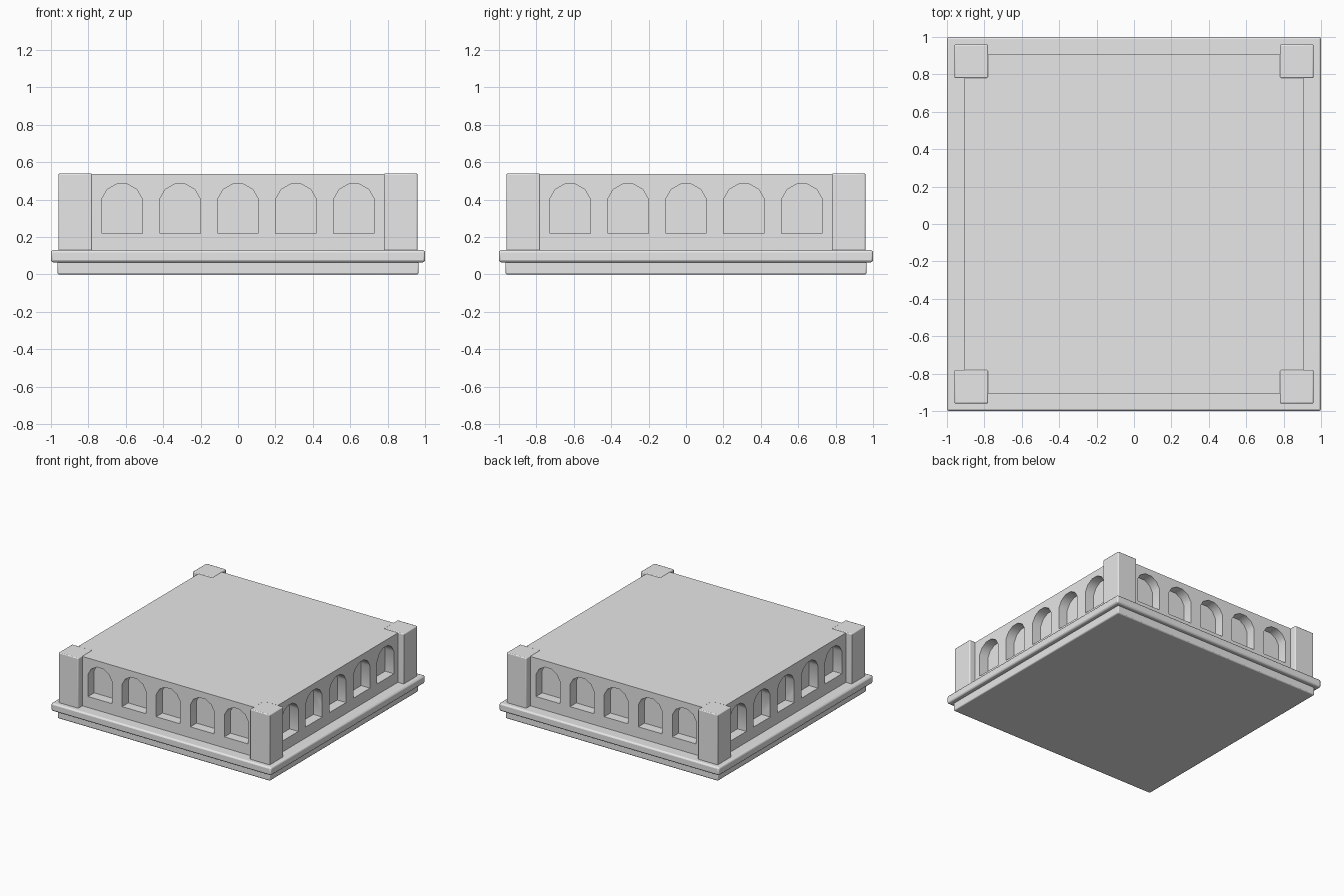
import bpy, bmesh, math
from mathutils import Matrix, Vector

cube = bpy.data.objects.get("Cube")
if cube:
    bpy.data.objects.remove(cube, do_unlink=True)

# One plain stone colour
stone = bpy.data.materials.new("light_grey_stone")
stone.use_nodes = True
stone.diffuse_color = (0.8, 0.8, 0.8, 1)
stone.node_tree.nodes["Principled BSDF"].inputs["Base Color"].default_value = stone.diffuse_color


def add_object(name, bm):
    bmesh.ops.recalc_face_normals(bm, faces=bm.faces)
    mesh = bpy.data.meshes.new(name)
    bm.to_mesh(mesh)
    bm.free()
    mesh.materials.append(stone)
    obj = bpy.data.objects.new(name, mesh)
    bpy.context.collection.objects.link(obj)
    return obj


def activate(obj):
    bpy.ops.object.select_all(action="DESELECT")
    obj.select_set(True)
    bpy.context.view_layer.objects.active = obj


def box(name, center, half, bottom, top, bevel=0):
    bm = bmesh.new()
    size = Matrix.Diagonal((2 * half, 2 * half, top - bottom, 1))
    place = Matrix.Translation((*center, (bottom + top) / 2))
    bmesh.ops.create_cube(bm, size=1, matrix=place @ size)
    obj = add_object(name, bm)
    if bevel:
        mod = obj.modifiers.new("soft_edges", "BEVEL")
        mod.width = bevel
        mod.segments = 2
        activate(obj)
        bpy.ops.object.shade_smooth_by_angle(angle=math.radians(50))
        obj.modifiers.new("clean_shading", "WEIGHTED_NORMAL").keep_sharp = True
    return obj


# Stepped base
box("lower_plinth", (0, 0), 0.965, 0, 0.07, 0.008)
box("upper_slab", (0, 0), 1.0, 0.065, 0.13, 0.012)

# Corner posts
for y, depth_name in ((-0.87, "front"), (0.87, "back")):
    for x, side_name in ((0.87, "left"), (-0.87, "right")):
        box(f"{depth_name}_{side_name}_post", (x, y), 0.09, 0.12, 0.54, 0.007)

# Solid walled block
wall_face = 0.907
block = box("arcade_block", (0, 0), wall_face, 0.12, 0.536)

# Arched niche profile: flat sill, facetted round head
radius, spring, sill, depth, pitch = 0.112, 0.375, 0.22, 0.08, 0.31
half_width = radius * math.cos(math.radians(15))
profile = [(-half_width, sill), (half_width, sill)]
for step in range(6):
    a = math.radians(15 + 30 * step)
    profile.append((radius * math.cos(a), spring + radius * math.sin(a)))

# Five niches cut into each of the four sides
bm = bmesh.new()
for side in range(4):
    turn = Matrix.Rotation(side * math.pi / 2, 3, "Z")
    for i in range(-2, 3):
        verts = [bm.verts.new(turn @ Vector((x + i * pitch, depth - wall_face, z)))
                 for x, z in profile]
        face = bm.faces.new(verts)
        out = bmesh.ops.extrude_face_region(bm, geom=[face])
        moved = [v for v in out["geom"] if isinstance(v, bmesh.types.BMVert)]
        bmesh.ops.translate(bm, verts=moved, vec=turn @ Vector((0, -2 * depth, 0)))
        if not face.is_valid or len(face.link_faces if hasattr(face, "link_faces") else []) > 0:
            continue
# Close any niche backs left open by the extrusion
bmesh.ops.holes_fill(bm, edges=[e for e in bm.edges if e.is_boundary], sides=0)
cutter = add_object("niche_cutter", bm)
cutter.hide_render = True

mod = block.modifiers.new("niches", "BOOLEAN")
mod.operation = "DIFFERENCE"
mod.solver = "EXACT"
mod.object = cutter
activate(block)
bpy.ops.object.modifier_apply(modifier=mod.name)
bpy.data.objects.remove(cutter, do_unlink=True)
bpy.ops.object.shade_smooth_by_angle(angle=math.radians(35))
